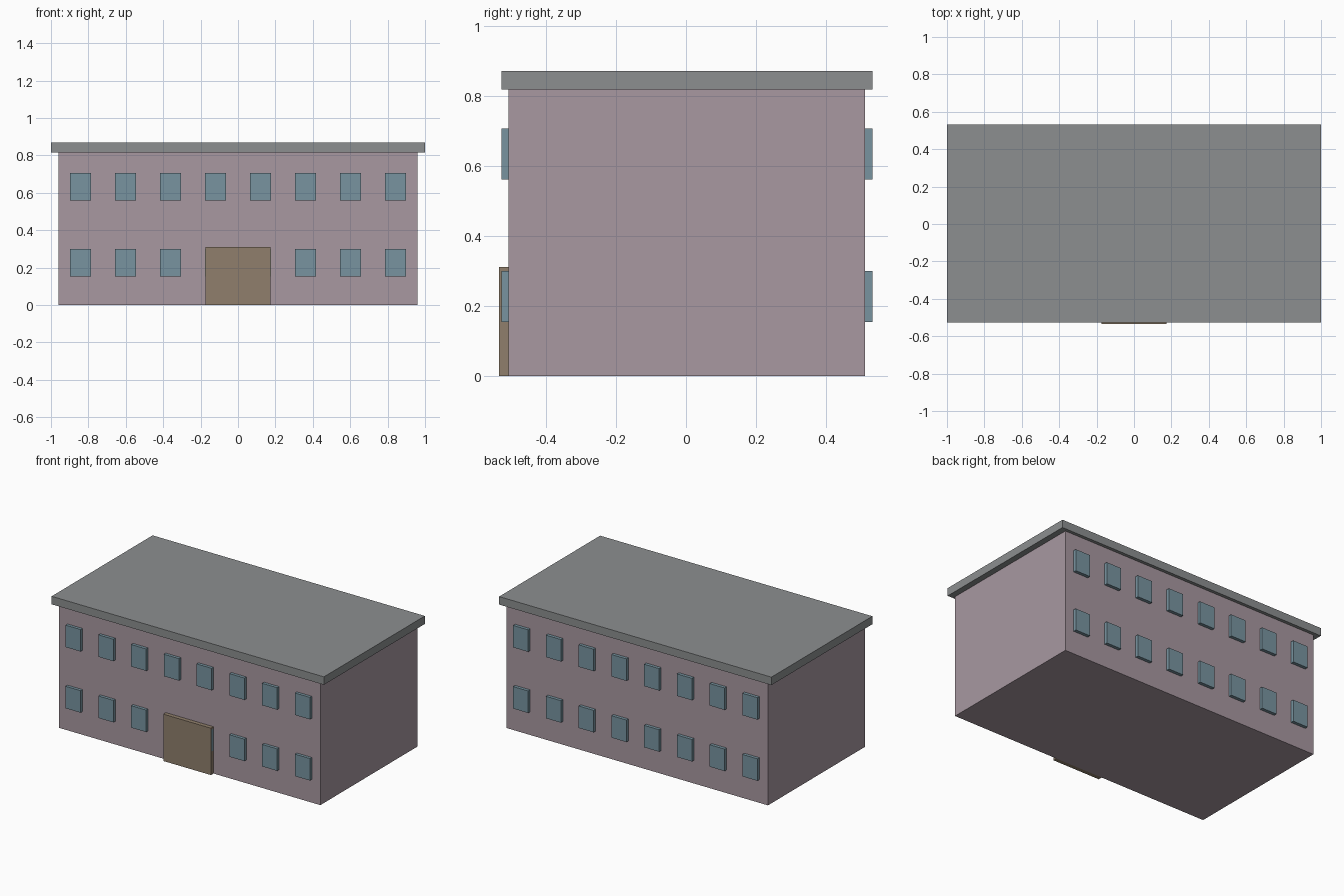
import bpy
import bmesh
from mathutils import Matrix, Vector

cube = bpy.data.objects.get("Cube")
if cube:
    bpy.data.objects.remove(cube, do_unlink=True)


def linear(c):
    c /= 255
    return c / 12.92 if c <= 0.04045 else ((c + 0.055) / 1.055) ** 2.4


def material(name, r, g, b):
    mat = bpy.data.materials.new(name)
    mat.use_nodes = True
    colour = (linear(r), linear(g), linear(b), 1)
    mat.diffuse_color = colour
    mat.node_tree.nodes["Principled BSDF"].inputs["Base Color"].default_value = colour
    return mat


def boxes(name, mat, spans):
    """One object made of boxes, each given by its low and high corner."""
    bm = bmesh.new()
    for low, high in spans:
        low, high = Vector(low), Vector(high)
        place = Matrix.Translation((low + high) / 2) @ Matrix.Diagonal((*(high - low), 1))
        bmesh.ops.create_cube(bm, size=1, matrix=place)
    mesh = bpy.data.meshes.new(name)
    bm.to_mesh(mesh)
    bm.free()
    mesh.materials.append(mat)
    obj = bpy.data.objects.new(name, mesh)
    bpy.context.collection.objects.link(obj)
    return obj


plaster = material("mauve plaster", 168, 152, 161)
slate = material("grey roofing", 140, 143, 144)
glass = material("blue grey glass", 120, 148, 160)
timber = material("brown timber", 144, 127, 108)

FRONT, BACK, EAVES = -0.507, 0.511, 0.817

# Main block and overhanging flat roof
boxes("walls", plaster, [((-0.96, FRONT, 0), (0.96, BACK, EAVES))])
boxes("roof", slate, [((-1, -0.527, EAVES), (1, 0.532, 0.87))])

# Wide entrance door
boxes("entrance_door", timber, [((-0.175, -0.534, 0), (0.175, FRONT, 0.311))])

# Two floors of eight windows on the front and the back
for side, y0, y1 in (("front", -0.527, FRONT), ("back", BACK, 0.532)):
    for floor, sill in (("ground", 0.154), ("upper", 0.56)):
        spans = []
        for i in range(8):
            x = (i - 3.5) * 0.2406
            spans.append(((x - 0.055, y0, sill), (x + 0.055, y1, sill + 0.146)))
        boxes(f"{side}_{floor}_windows", glass, spans)
